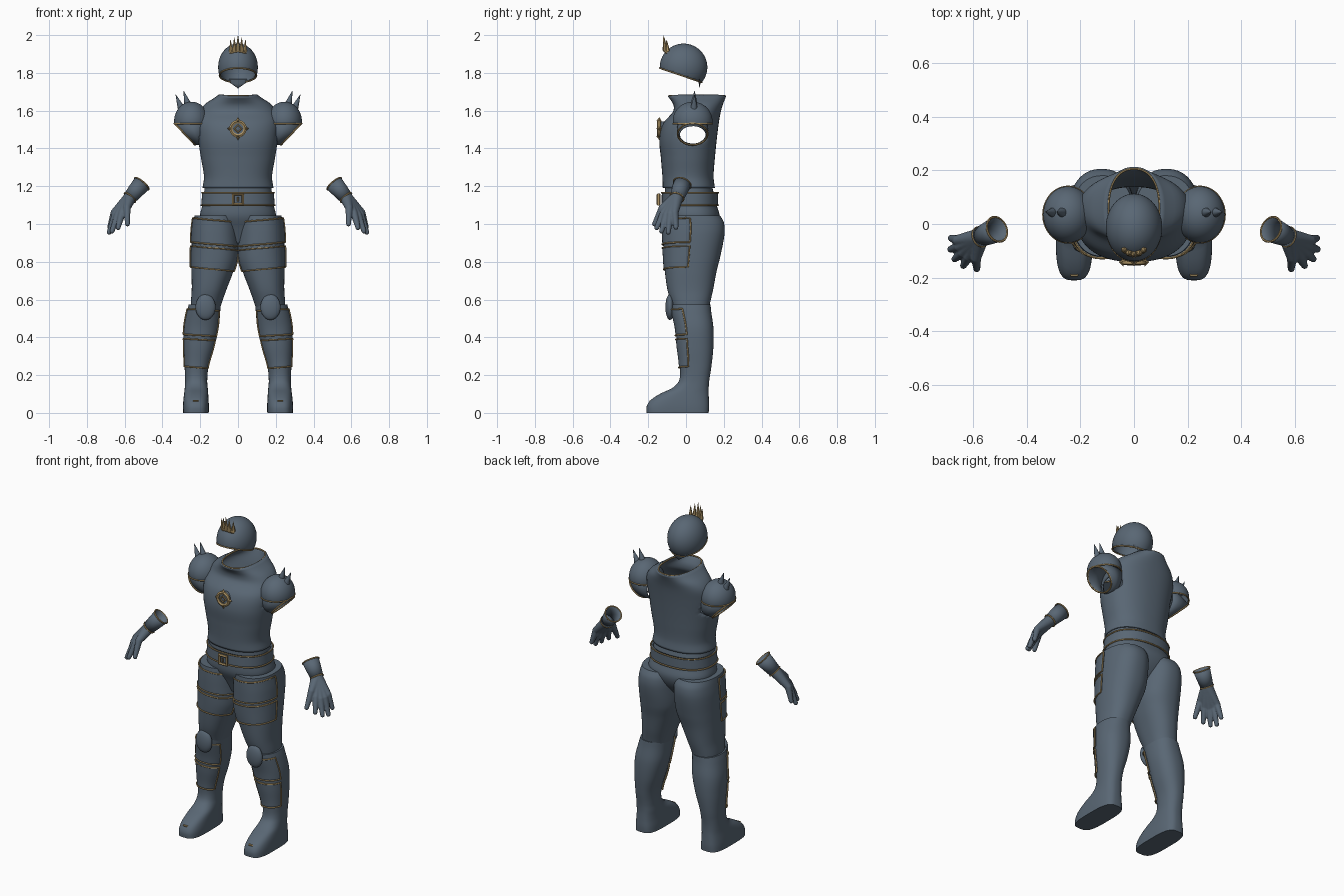
import bpy, bmesh, math
from mathutils import Vector, Matrix

cube = bpy.data.objects.get("Cube")
if cube:
    bpy.data.objects.remove(cube, do_unlink=True)


def material(name, rgb):
    m = bpy.data.materials.new(name)
    m.use_nodes = True
    m.diffuse_color = (*rgb, 1)
    m.node_tree.nodes["Principled BSDF"].inputs["Base Color"].default_value = (*rgb, 1)
    return m


STEEL = material("blue_steel", (0.1, 0.135, 0.175))
BRASS = material("aged_brass", (0.42, 0.295, 0.13))


def finish(ob, mat, shell=0, mirror=False):
    ob.data.materials.append(mat)
    bpy.ops.object.select_all(action='DESELECT')
    bpy.context.view_layer.objects.active = ob
    ob.select_set(True)
    if ob.type == 'CURVE':
        bpy.ops.object.convert(target='MESH')
        ob = bpy.context.object
    bpy.ops.object.shade_smooth_by_angle(angle=math.radians(40))
    if shell:
        ob.modifiers.new("thickness", 'SOLIDIFY').thickness = shell
    if mirror:
        ob.modifiers.new("pair", 'MIRROR')
    return ob


def make(name, bm, mat=STEEL, **kw):
    bmesh.ops.recalc_face_normals(bm, faces=bm.faces)
    me = bpy.data.meshes.new(name)
    bm.to_mesh(me)
    bm.free()
    ob = bpy.data.objects.new(name, me)
    bpy.context.collection.objects.link(ob)
    return finish(ob, mat, **kw)


def trim(name, points, r=0.0042, cyclic=True, mat=BRASS, **kw):
    cu = bpy.data.curves.new(name, 'CURVE')
    cu.dimensions, cu.bevel_depth, cu.bevel_resolution = '3D', r, 1
    sp = cu.splines.new('POLY')
    sp.points.add(len(points) - 1)
    for p, co in zip(sp.points, points):
        p.co = (*co, 1)
    sp.use_cyclic_u = cyclic
    ob = bpy.data.objects.new(name, cu)
    bpy.context.collection.objects.link(ob)
    return finish(ob, mat, **kw)


# Body sections: rows of (z, x_min, x_max, y_min, y_max), smoothly interpolated
def limits(prof, z):
    i = max(k for k in range(len(prof) - 1) if k == 0 or prof[k][0] <= z)

    def slope(k, c):
        a, b = prof[max(k - 1, 0)], prof[min(k + 1, len(prof) - 1)]
        return (b[c] - a[c]) / (b[0] - a[0])
    p, q = prof[i], prof[i + 1]
    h = q[0] - p[0]
    t = (z - p[0]) / h
    s = t * t * (3 - 2 * t)
    return [p[c] + (q[c] - p[c]) * s + h * t * (1 - t) * ((1 - t) * slope(i, c) - t * slope(i + 1, c))
            for c in range(1, 5)]


def point(prof, z, deg, off=0.0, tilt=0.0):
    x0, x1, y0, y1 = limits(prof, z)
    c, s = math.cos(math.radians(deg)), math.sin(math.radians(deg))
    power = 0.6 + 0.27 * min(1, z / 0.2)  # feet are blunter near the ground
    bow = lambda v: math.copysign(abs(v) ** power, v)
    return Vector(((x0 + x1) / 2 + ((x1 - x0) / 2 + off) * bow(c),
                   (y0 + y1) / 2 + ((y1 - y0) / 2 + off) * bow(s), z + tilt * c))


def ring(prof, z, off=0.003):
    return [point(prof, z, a * 6, off) for a in range(60)]


def grid(rows, closed, cap=False):
    bm = bmesh.new()
    vs = [[bm.verts.new(p) for p in row] for row in rows]
    n = len(vs[0])
    for a, b in zip(vs, vs[1:]):
        for j in range(n if closed else n - 1):
            k = (j + 1) % n
            bm.faces.new((a[j], a[k], b[k], b[j]))
    if cap:
        bm.faces.new(vs[0])
        bm.faces.new(vs[-1])
    return bm


def loft(prof, cap=False):
    z0, z1 = prof[0][0], prof[-1][0]
    n = int((z1 - z0) / 0.012) + 2
    return grid([ring(prof, z0 + (z1 - z0) * i / n, 0) for i in range(n + 1)], True, cap)


def plate(name, prof, z0, z1, a, b, tilt):
    # mirrored raised plate spanning angles a to b, with a brass border
    def rows(off):
        return [[point(prof, z0 + (z1 - z0) * i / 16, a + (b - a) * j / 24, off, tilt) for j in range(25)]
                for i in range(17)]
    make(name, grid(rows(0.005), False), shell=0.006, mirror=True)
    r = rows(0.006)
    border = r[0] + [row[-1] for row in r[1:-1]] + r[-1][::-1] + [row[0] for row in r[-2:0:-1]]
    trim(name + "_border", border, mirror=True)


def ball(centre, radii, cut=None):
    bm = bmesh.new()
    bmesh.ops.create_uvsphere(bm, u_segments=48, v_segments=28, radius=1)
    bmesh.ops.transform(bm, matrix=Matrix.Translation(centre) @ Matrix.Diagonal((*radii, 1)), verts=bm.verts)
    rim = []
    if cut:
        res = bmesh.ops.bisect_plane(bm, geom=bm.verts[:] + bm.edges[:] + bm.faces[:], plane_co=cut[0],
                                     plane_no=cut[1], clear_inner=True)
        rim = [v.co.copy() for v in res["geom_cut"] if isinstance(v, bmesh.types.BMVert)]
        rim.sort(key=lambda p: math.atan2(p.y - centre[1], p.x - centre[0]))
    return bm, rim


def circle(centre, normal, r, n=40):
    q = Vector(normal).to_track_quat('Z', 'Y')
    return [Vector(centre) + q @ Vector((r * math.cos(math.tau * i / n), r * math.sin(math.tau * i / n), 0))
            for i in range(n)]


def spike(name, base, tip, r, mat=STEEL, sides=12, **kw):
    base, tip = Vector(base), Vector(tip)
    rows = [circle(base.lerp(tip, t), tip - base, r * (1 - t) + 0.0008, sides) for t in (0, 0.5, 1)]
    return make(name, grid(rows, True, True), mat, **kw)


# Helmet with neck point and crown
bm, rim = ball((0, -0.013, 1.83), (0.105, 0.126, 0.125), ((0, -0.139, 1.825), (0, 0.34, 1)))
make("helmet", bm, shell=0.008)
trim("helmet_rim", rim)
neck = spike("helmet_neck_point", (0, 0.072, 1.768), (0, 0.072, 1.718), 0.07)
for v in neck.data.vertices:
    v.co.y = 0.072 + (v.co.y - 0.072) * 0.12
for i in range(-2, 3):
    y = -0.113 + 0.004 * i * i
    spike("crown_spike", (i * 0.018, y, 1.92 - 0.003 * abs(i)), (i * 0.02, y - 0.006, 2.0 - 0.012 * abs(i)), 0.012, BRASS, 6)
trim("crown_band", [(i * 0.01, -0.113 + 0.0012 * i * i, 1.918 - 0.0008 * i * i) for i in range(-4, 5)], 0.009, False)

# Torso with arm openings
torso = [(1.19, -0.18, 0.18, -0.115, 0.145), (1.25, -0.172, 0.172, -0.117, 0.138),
         (1.35, -0.188, 0.188, -0.125, 0.145), (1.45, -0.203, 0.203, -0.133, 0.155),
         (1.53, -0.208, 0.208, -0.113, 0.165), (1.59, -0.195, 0.195, -0.062, 0.175),
         (1.63, -0.168, 0.168, -0.058, 0.186), (1.66, -0.123, 0.123, -0.074, 0.197),
         (1.68, -0.095, 0.095, -0.09, 0.205)]
bm = loft(torso)


def hole_distance(p):
    return math.hypot((p.y - 0.036) / 0.068, (p.z - 1.472) / 0.046) if abs(p.x) > 0.12 else 9


holes = [f for f in bm.faces if hole_distance(f.calc_center_median()) < 1]
bmesh.ops.delete(bm, geom=holes, context='FACES')
for v in bm.verts:
    d = hole_distance(v.co)
    if v.is_boundary and d < 2:
        v.co.y = 0.036 + (v.co.y - 0.036) / d
        v.co.z = 1.472 + (v.co.z - 1.472) / d
make("torso", bm, shell=0.008)
trim("collar_trim", ring(torso, 1.68, 0))
for z in (1.195, 1.235):
    trim("waist_trim", ring(torso, z))
seam = [point(torso, 1.235 + 0.02 * i, -49 - 25 * (i / 16) ** 0.7, 0.002) for i in range(17)]
trim("breast_seam", seam, cyclic=False, mirror=True)

# Chest emblem
disc = [circle((0, y, 1.505), (0, -1, 0), 0.038) for y in (-0.115, -0.143)]
make("emblem_disc", grid(disc, True, True))
trim("emblem_ring", circle((0, -0.143, 1.505), (0, -1, 0), 0.037), 0.01)
trim("emblem_diamond", circle((0, -0.147, 1.505), (0, -1, 0), 0.019, 4), 0.005)
for dx, dz in ((0, 1), (0, -1), (1, 0), (-1, 0)):
    spike("emblem_point", (dx * 0.038, -0.143, 1.505 + dz * 0.038), (dx * 0.056, -0.141, 1.505 + dz * 0.06), 0.014, BRASS, 4)

# Belt, buckle and hips
belt = [(1.1, -0.194, 0.194, -0.13, 0.17), (1.165, -0.19, 0.19, -0.128, 0.17)]
make("belt", loft(belt), shell=0.012)
for z in (1.1, 1.165):
    trim("belt_edge", ring(belt, z, 0.001))
corners = ((-0.025, -0.026), (0.025, -0.026), (0.025, 0.026), (-0.025, 0.026))
trim("buckle_frame", [(x, -0.145, 1.13 + z) for x, z in corners], 0.01)
trim("buckle_pin", [(0, -0.148, 1.12), (0, -0.148, 1.142)], 0.004, False)
hips = [(0.9, -0.1, 0.1, -0.05, 0.1), (0.98, -0.17, 0.17, -0.085, 0.16), (1.04, -0.2, 0.2, -0.112, 0.178),
        (1.1, -0.189, 0.189, -0.115, 0.162), (1.2, -0.175, 0.175, -0.11, 0.138)]
make("hips", loft(hips))

# Legs and boots
thigh = [(0.5, 0.11, 0.245, -0.06, 0.115), (0.57, 0.09, 0.25, -0.075, 0.125), (0.65, 0.062, 0.245, -0.098, 0.143),
         (0.75, 0.024, 0.246, -0.112, 0.162), (0.83, 0, 0.246, -0.118, 0.182), (0.95, -0.002, 0.243, -0.122, 0.204),
         (1.01, 0, 0.236, -0.122, 0.2), (1.045, 0.003, 0.23, -0.12, 0.18)]
make("leg", loft(thigh, True), mirror=True)
boot = [(0, 0.155, 0.29, -0.208, 0.12), (0.035, 0.154, 0.291, -0.208, 0.122), (0.07, 0.156, 0.289, -0.185, 0.121),
        (0.105, 0.158, 0.285, -0.13, 0.12), (0.13, 0.16, 0.282, -0.075, 0.12), (0.17, 0.163, 0.28, -0.037, 0.123),
        (0.25, 0.155, 0.283, -0.033, 0.135), (0.35, 0.125, 0.288, -0.045, 0.145), (0.45, 0.102, 0.287, -0.055, 0.145),
        (0.54, 0.094, 0.27, -0.075, 0.133), (0.575, 0.092, 0.26, -0.08, 0.13)]
make("boot", loft(boot, True), mirror=True)
trim("toe_strip", [point(boot, 0.065, a, 0.001) for a in (-96, -90, -84)], 0.005, False, mirror=True)
for z0, z1 in ((0.76, 0.872), (0.892, 1.02)):
    plate("thigh_plate", thigh, z0, z1, -160, -4, 0.012)
for z0, z1 in ((0.24, 0.388), (0.41, 0.545)):
    plate("shin_plate", boot, z0, z1, -150, -22, 0.006)
make("knee_guard", ball((0.172, -0.085, 0.56), (0.053, 0.024, 0.068))[0], mirror=True)

# Shoulder guards and short sleeves
bm, rim = ball((0.246, 0.035, 1.545), (0.092, 0.105, 0.102), ((0, 0, 1.53), (0, 0, 1)))
make("shoulder_guard", bm, shell=0.006, mirror=True)
trim("shoulder_rim", rim, mirror=True)
spike("shoulder_spike", (0.262, 0.042, 1.62), (0.288, 0.045, 1.705), 0.022, mirror=True)
spike("shoulder_spike", (0.295, 0.042, 1.6), (0.33, 0.045, 1.685), 0.022, mirror=True)
rows = [circle((0.185, 0.035, 1.502), (1, 0, 0), 0.083), circle((0.235, 0.035, 1.496), (0.9, 0, -0.35), 0.083),
        circle((0.282, 0.035, 1.476), (0.72, 0, -0.69), 0.079)]
make("sleeve", grid(rows, True), shell=0.005, mirror=True)
trim("sleeve_rim", rows[-1], 0.005, mirror=True)

# Gauntlets
start, wrist = Vector((0.51, -0.02, 1.213)), Vector((0.572, -0.048, 1.14))
rows = [circle(start.lerp(wrist, t), wrist - start, r) for t, r in ((0, 0.048), (0.5, 0.043), (1, 0.037))]
make("gauntlet_cuff", grid(rows, True), shell=0.005, mirror=True)
for row in (rows[0], rows[-1]):
    trim("cuff_rim", row, mirror=True)
fingers = [((0.588, -0.125, 1.085), (0.585, -0.167, 1.0)), ((0.615, -0.12, 1.055), (0.635, -0.155, 0.98)),
           ((0.637, -0.105, 1.045), (0.667, -0.13, 0.962)), ((0.65, -0.083, 1.05), (0.682, -0.094, 0.956)),
           ((0.655, -0.06, 1.06), (0.68, -0.053, 0.982))]
bm = bmesh.new()
for knuckle, tip in fingers:
    path = [(wrist, 0.034), (Vector(knuckle), 0.02), (Vector(tip), 0.013)]
    for (a, ra), (b, rb) in zip(path, path[1:]):
        for i in range(13):
            t = i / 12
            bmesh.ops.create_uvsphere(bm, u_segments=16, v_segments=10, radius=ra + (rb - ra) * t,
                                      matrix=Matrix.Translation(a.lerp(b, t)))
hand = make("gauntlet_hand", bm)
blend = hand.modifiers.new("blend", 'REMESH')
blend.mode, blend.voxel_size, blend.use_smooth_shade = 'VOXEL', 0.004, True
soft = hand.modifiers.new("soften", 'SMOOTH')
soft.iterations = 3
hand.modifiers.new("pair", 'MIRROR')
